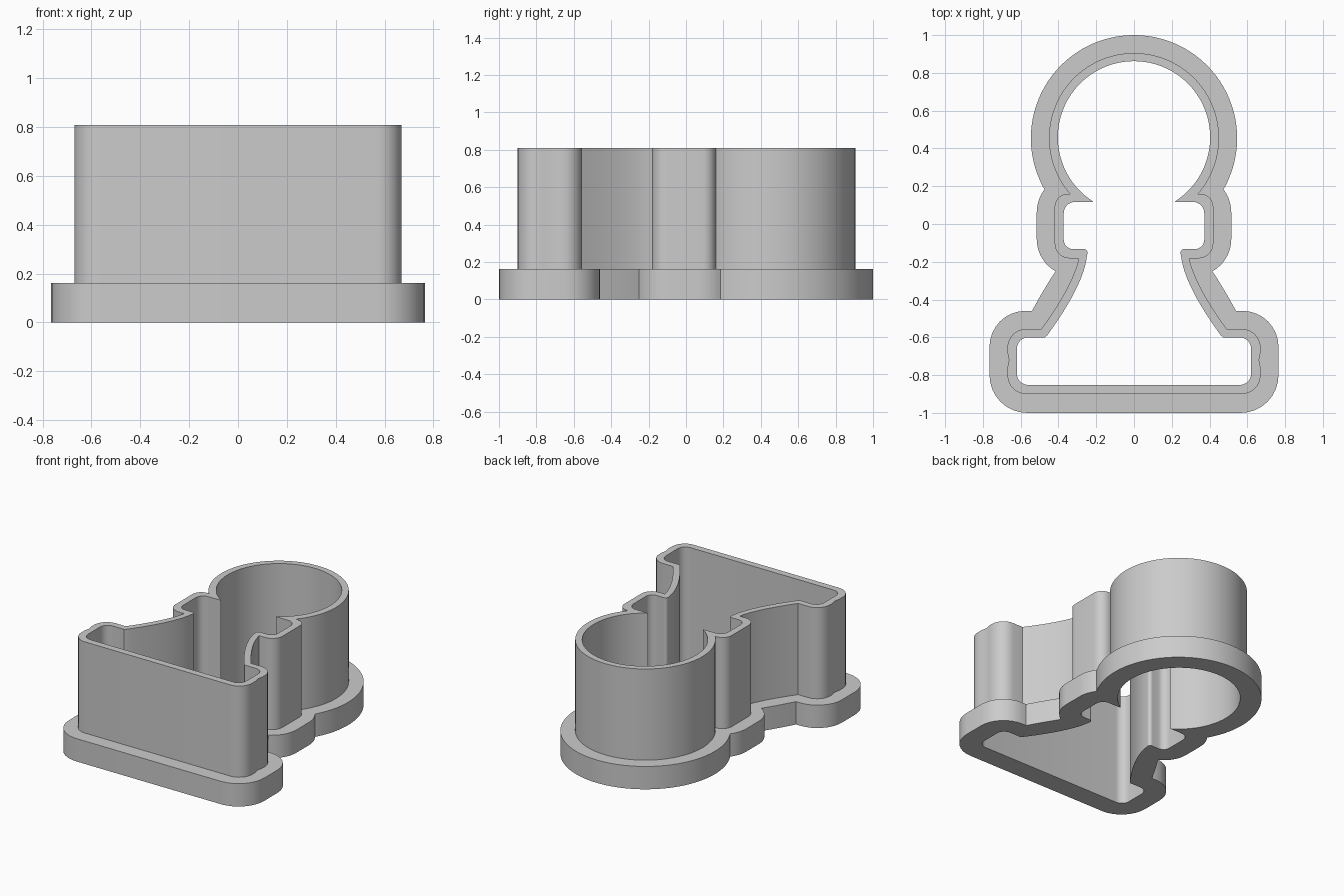
import bpy, bmesh
from math import radians, degrees, atan2, cos, sin
from mathutils import Vector

if "Cube" in bpy.data.objects:
    bpy.data.objects.remove(bpy.data.objects["Cube"], do_unlink=True)

FLANGE_TOP, WALL_TOP = 0.162, 0.808
LEFT, UP, DOWN = Vector((-1, 0)), Vector((0, 1)), Vector((0, -1))


def arc(cx, cy, r, start, end, steps):
    """Points on a circle between two angles in degrees."""
    angles = [radians(start + (end - start) * i / steps) for i in range(steps + 1)]
    return [Vector((cx + r * cos(a), cy + r * sin(a))) for a in angles]


def head(cy, r, tip_x, tip_y):
    """Right half of the round head, from its top down to the neck."""
    return arc(0, cy, r, 90, degrees(atan2(tip_y - cy, tip_x)), 48)


def bend(a, ctrl, b, steps=14):
    """Curved flank of the stem."""
    a, ctrl, b = Vector(a), Vector(ctrl), Vector(b)
    ts = [i / steps for i in range(steps + 1)]
    return [a * (1 - t) ** 2 + ctrl * 2 * t * (1 - t) + b * t * t for t in ts]


def corner(x, y, r, before, after, steps=8):
    """Rounded right-angle corner; before and after point along its sides."""
    centre = Vector((x, y)) + (before + after) * r
    angles = [radians(90 * i / steps) for i in range(steps + 1)]
    return [centre - after * r * cos(a) - before * r * sin(a) for a in angles]


def points(*pairs):
    return [Vector(p) for p in pairs]


def foot(x, top, bottom, r_top, r_bottom, waist=()):
    """Right half of the foot, ending on the straight front edge."""
    return (corner(x, top, r_top, LEFT, DOWN) + points(*waist)
            + corner(x, bottom, r_bottom, UP, LEFT))


def mirrored(half):
    other = [Vector((-p.x, p.y)) for p in reversed(half) if p.x > 1e-5]
    return half + other


# Inside of the cutter
inner = mirrored(
    head(0.459, 0.403, 0.215, 0.117)
    + corner(0.372, 0.117, 0.06, LEFT, DOWN)
    + corner(0.372, -0.133, 0.05, UP, LEFT)
    + arc(0.267, -0.153, 0.021, 80, 195, 6)
    + bend((0.25, -0.175), (0.27, -0.33), (0.46, -0.59))
    + points((0.472, -0.6))
    + foot(0.62, -0.6, -0.852, 0.06, 0.06))

# Outside of the tall wall
middle = mirrored(
    head(0.455, 0.45, 0.34, 0.16)
    + corner(0.42, 0.16, 0.07, LEFT, DOWN)
    + corner(0.42, -0.182, 0.08, UP, LEFT)
    + bend((0.293, -0.182), (0.32, -0.32), (0.49, -0.555))
    + foot(0.67, -0.555, -0.9, 0.1, 0.1, [(0.67, -0.68), (0.662, -0.72), (0.67, -0.76)]))

# Outside of the wide flange
outer = mirrored(
    head(0.454, 0.546, 0.476, 0.185)
    + arc(0.31, 0.06, 0.205, 37, 0, 8)
    + arc(0.32, -0.08, 0.195, 0, -61, 12)
    + bend((0.415, -0.25), (0.475, -0.34), (0.54, -0.46))
    + foot(0.765, -0.46, -1.0, 0.19, 0.2))

bm = bmesh.new()


def loop(outline, z):
    verts = [bm.verts.new((p.x, p.y, z)) for p in outline]
    bmesh.ops.remove_doubles(bm, verts=verts, dist=1e-6)
    return [v for v in verts if v.is_valid]


def edges_of(verts):
    result = []
    for a, b in zip(verts, verts[1:] + verts[:1]):
        result.append(bm.edges.get((a, b)) or bm.edges.new((a, b)))
    return result


def wall(low, high):
    for i in range(len(low)):
        bm.faces.new((low[i - 1], low[i], high[i], high[i - 1]))


def ring(a, b):
    bmesh.ops.triangle_fill(bm, use_beauty=True, edges=edges_of(a) + edges_of(b))


outer_low, outer_high = loop(outer, 0), loop(outer, FLANGE_TOP)
middle_low, middle_high = loop(middle, FLANGE_TOP), loop(middle, WALL_TOP)
inner_low, inner_high = loop(inner, 0), loop(inner, WALL_TOP)

# Flat rings: underside, flange top, wall rim
ring(outer_low, inner_low)
ring(outer_high, middle_low)
ring(middle_high, inner_high)
# Upright sides
wall(outer_low, outer_high)
wall(middle_low, middle_high)
wall(inner_low, inner_high)
bmesh.ops.recalc_face_normals(bm, faces=bm.faces[:])

mesh = bpy.data.meshes.new("pawn_cutter")
bm.to_mesh(mesh)
bm.free()
cutter = bpy.data.objects.new("pawn_cutter", mesh)
bpy.context.collection.objects.link(cutter)

# Single grey plastic
grey = bpy.data.materials.new("grey_plastic")
grey.use_nodes = True
colour = (0.6, 0.6, 0.6, 1)
grey.diffuse_color = colour
grey.node_tree.nodes["Principled BSDF"].inputs["Base Color"].default_value = colour
mesh.materials.append(grey)

bpy.ops.object.select_all(action="DESELECT")
cutter.select_set(True)
bpy.context.view_layer.objects.active = cutter
bpy.ops.object.shade_smooth_by_angle(angle=radians(30))
